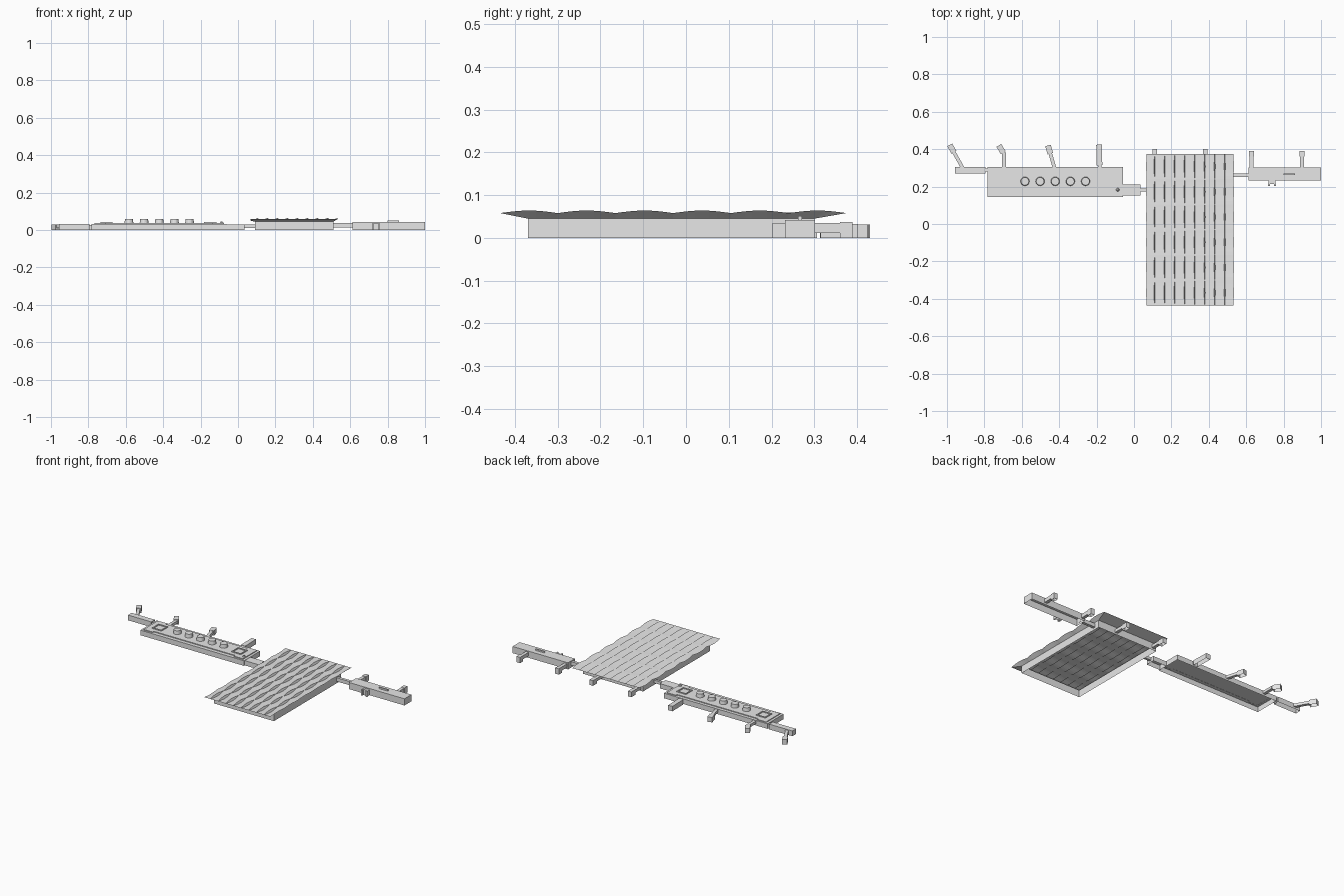
import bpy, bmesh, math
from mathutils import Vector

if "Cube" in bpy.data.objects:
    bpy.data.objects.remove(bpy.data.objects["Cube"])

mat = bpy.data.materials.new("pale_grey")
mat.diffuse_color = (0.8, 0.8, 0.8, 1)
mat.use_nodes = True
mat.node_tree.nodes["Principled BSDF"].inputs["Base Color"].default_value = mat.diffuse_color


def finish(name, bm):
    me = bpy.data.meshes.new(name)
    bm.to_mesh(me)
    bm.free()
    me.materials.append(mat)
    ob = bpy.data.objects.new(name, me)
    bpy.context.collection.objects.link(ob)
    return ob


def prism(name, pts, z0, z1, bottom=False, top=True, taper=1.0):
    """Extruded outline (counter-clockwise), normally open underneath."""
    bm = bmesh.new()
    cx = sum(p[0] for p in pts) / len(pts)
    cy = sum(p[1] for p in pts) / len(pts)
    lo = [bm.verts.new((x, y, z0)) for x, y in pts]
    hi = [bm.verts.new((cx + (x - cx) * taper, cy + (y - cy) * taper, z1)) for x, y in pts]
    n = len(pts)
    for i in range(n):
        j = (i + 1) % n
        bm.faces.new((lo[i], lo[j], hi[j], hi[i]))
    if top:
        bm.faces.new(hi)
    if bottom:
        bm.faces.new(lo[::-1])
    return finish(name, bm)


def box(name, x0, x1, y0, y1, z0, z1, **kw):
    return prism(name, [(x0, y0), (x1, y0), (x1, y1), (x0, y1)], z0, z1, **kw)


def drum(name, x, y, r, z0, z1, n=16, taper=0.88):
    pts = [(x + r * math.cos(2 * math.pi * i / n), y + r * math.sin(2 * math.pi * i / n)) for i in range(n)]
    return prism(name, pts, z0, z1, taper=taper)


def beam(name, a, b, w, z0, z1, bottom):
    a, b = Vector(a), Vector(b)
    d = (b - a).normalized()
    s = Vector((-d.y, d.x)) * w / 2
    return prism(name, [tuple(p) for p in (a - s, b - s, b + s, a + s)], z0, z1, bottom=bottom)


def bridge(name, a, b, top, w=0.019, head=0.045, head_w=0.03):
    """Raised boarding bridge with a wider head standing on the ground."""
    a, b = Vector(a), Vector(b)
    k = b - (b - a).normalized() * head
    if (b - a).length > head + 0.005:
        beam(name + "_arm", a, k, w, 0.012, top - 0.002, True)
    beam(name + "_head", k, b, head_w, 0, top, False)


# left terminal: pier, hall and link
box("left_pier", -0.957, -0.795, 0.27, 0.306, 0, 0.033)
box("pier_link", -0.797, -0.78, 0.28, 0.298, 0, 0.028)
box("left_hall", -0.783, -0.06, 0.145, 0.306, 0, 0.032)
box("hall_link", -0.06, 0.035, 0.153, 0.21, 0, 0.03)
box("centre_link_left", 0.035, 0.09, 0.175, 0.19, 0.012, 0.03, bottom=True)

# stepped hall roof: wide ends joined by a narrower middle
prism("hall_roof_plate", [
    (-0.768, 0.156), (-0.705, 0.156), (-0.705, 0.168), (-0.138, 0.168), (-0.138, 0.156), (-0.075, 0.156),
    (-0.075, 0.298), (-0.138, 0.298), (-0.138, 0.286), (-0.705, 0.286), (-0.705, 0.298), (-0.768, 0.298)],
    0.031, 0.037)

# square roof frames at both ends
for n, cx in (("left", -0.703), ("right", -0.148)):
    h, t, cy = 0.033, 0.007, 0.226
    for s in (-1, 1):
        xs = sorted((cx + s * h, cx + s * (h - t)))
        ys = sorted((cy + s * h, cy + s * (h - t)))
        box(f"skylight_{n}_side_{s}", xs[0], xs[1], cy - h, cy + h, 0.036, 0.042)
        box(f"skylight_{n}_end_{s}", cx - h + t, cx + h - t, ys[0], ys[1], 0.036, 0.042)

# round roof lanterns and small vent
for i in range(5):
    drum(f"roof_lantern_{i}", -0.583 + i * 0.081, 0.228, 0.024, 0.036, 0.059)
drum("roof_vent", -0.087, 0.183, 0.01, 0.036, 0.045, n=8, taper=0.5)

# left boarding bridges
bridge("bridge_a", (-0.916, 0.3), (-0.985, 0.423), 0.031)
beam("bridge_b_stem", (-0.695, 0.3), (-0.695, 0.382), 0.019, 0.012, 0.029, True)
bridge("bridge_b", (-0.693, 0.372), (-0.723, 0.42), 0.031)
bridge("bridge_c", (-0.425, 0.3), (-0.46, 0.42), 0.031)
bridge("bridge_d", (-0.184, 0.3), (-0.187, 0.424), 0.031, head=0.11)

# central hall walls
WX0, WX1, WY0, WY1, WZ = 0.09, 0.51, -0.37, 0.30, 0.045
box("central_hall_walls", WX0, WX1, WY0, WY1, 0, WZ, top=False)
for i, x in enumerate((0.112, 0.38)):
    bridge(f"central_bridge_{i}", (x, WY1), (x, 0.402), 0.033, head=0.04, head_w=0.024)


# saw-tooth roof: strips with lens-shaped steps between them
def roof():
    bm = bmesh.new()
    edges = [0.062] + [0.11 + i * 0.0536 for i in range(8)] + [0.537]
    bays, sub = 6, 8
    n = bays * sub
    y0, y1 = -0.435, 0.375
    cols = []
    for k, x in enumerate(edges):
        low, high = [], []
        for j in range(n + 1):
            b = abs(math.sin(math.pi * j / sub))
            y = y0 + (y1 - y0) * j / n
            wob = 0.006 * (1 - b) * (1 if k == 0 else -1 if k == 9 else 0)
            if k < 9:
                low.append(bm.verts.new((x + wob + 0.003 * b, y, 0.058 - 0.007 * b)))
            if k > 0:
                high.append(bm.verts.new((x + wob - 0.003 * b, y, 0.058 + 0.006 * b)))
        cols.append((low, high))
    rim_front, rim_back = [], []
    for k in range(9):
        l, r = cols[k][0], cols[k + 1][1]
        for j in range(n):
            bm.faces.new((l[j], r[j], r[j + 1], l[j + 1]))
        rim_front += [l[0], r[0]]
        rim_back += [l[n], r[n]]
    for k in range(1, 9):
        low, high = cols[k]
        for j in range(n):
            bm.faces.new((high[j], low[j], low[j + 1], high[j + 1]))
    # sloping soffit from the roof rim down to the wall heads
    rim = rim_front + cols[9][1][1:-1] + rim_back[::-1] + cols[0][0][1:-1][::-1]
    foot = [bm.verts.new((min(max(v.co.x, WX0), WX1), min(max(v.co.y, WY0), WY1), WZ)) for v in rim]
    for i in range(len(rim)):
        j = (i + 1) % len(rim)
        bm.faces.new((foot[i], foot[j], rim[j], rim[i]))
    bmesh.ops.remove_doubles(bm, verts=bm.verts, dist=1e-5)
    bmesh.ops.dissolve_degenerate(bm, edges=bm.edges, dist=1e-6)
    return finish("central_roof", bm)


roof()

# right terminal with link, roof fin and small porch
box("centre_link_right", 0.51, 0.615, 0.252, 0.27, 0.014, 0.037, bottom=True)
box("right_hall", 0.613, 1.0, 0.232, 0.302, 0, 0.042)
box("right_roof_fin", 0.80, 0.862, 0.262, 0.271, 0.04, 0.051)
box("right_porch", 0.718, 0.757, 0.215, 0.233, 0, 0.035)
for i, x in enumerate((0.722, 0.753)):
    box(f"porch_leg_{i}", x - 0.005, x + 0.005, 0.202, 0.216, 0, 0.035)
for i, x in enumerate((0.628, 0.898)):
    bridge(f"right_bridge_{i}", (x, 0.302), (x, 0.39), 0.037, w=0.02, head=0.03, head_w=0.025)
